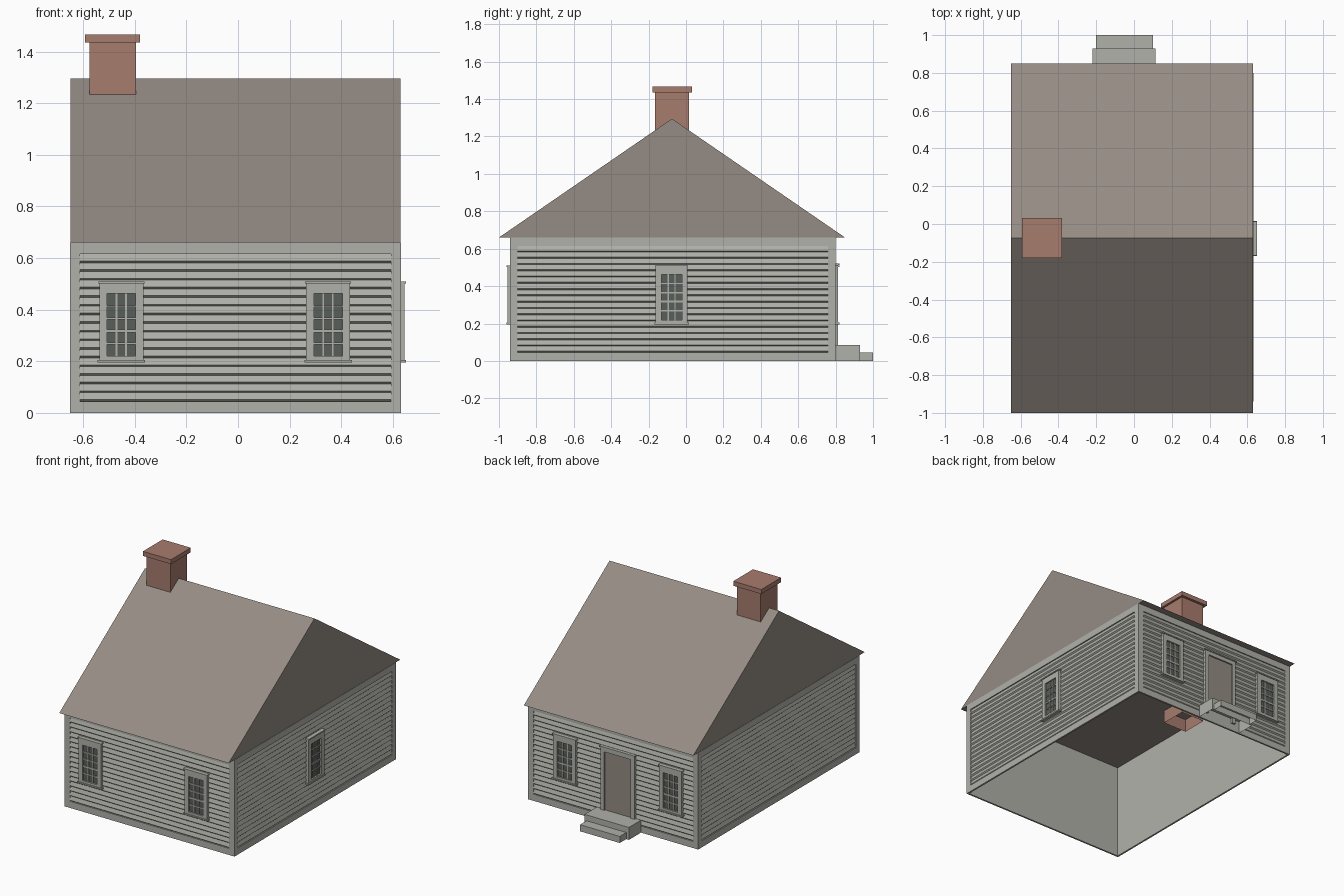
import bpy, bmesh
from math import pi
from mathutils import Matrix, Vector

cube = bpy.data.objects.get("Cube")
if cube:
    bpy.data.objects.remove(cube, do_unlink=True)


def material(name, rgb):
    m = bpy.data.materials.new(name)
    m.use_nodes = True
    m.diffuse_color = (*rgb, 1)
    m.node_tree.nodes["Principled BSDF"].inputs["Base Color"].default_value = (*rgb, 1)
    return m


PAINT = material("pale grey paint", (0.44, 0.44, 0.40))
BROWN = material("weathered brown", (0.30, 0.26, 0.23))
BRICK = material("brick red", (0.39, 0.20, 0.155))
GLASS = material("dark glass", (0.10, 0.112, 0.10))


def finish(name, bm, mat, frame=Matrix()):
    bm.transform(frame)
    mesh = bpy.data.meshes.new(name)
    bm.to_mesh(mesh)
    bm.free()
    mesh.materials.append(mat)
    obj = bpy.data.objects.new(name, mesh)
    bpy.context.collection.objects.link(obj)
    return obj


def boxes(name, spans, mat, frame=Matrix(), open_sides=()):
    """Join boxes given as (x0, x1, y0, y1, z0, z1); drop faces whose normal is listed."""
    bm = bmesh.new()
    for x0, x1, y0, y1, z0, z1 in spans:
        size = Matrix.Diagonal((x1 - x0, y1 - y0, z1 - z0, 1))
        place = Matrix.Translation(((x0 + x1) / 2, (y0 + y1) / 2, (z0 + z1) / 2))
        bmesh.ops.create_cube(bm, size=1, matrix=place @ size)
    bm.normal_update()
    gone = [f for f in bm.faces if any(f.normal.dot(Vector(n)) > 0.9 for n in open_sides)]
    bmesh.ops.delete(bm, geom=gone, context="FACES")
    return finish(name, bm, mat, frame)


CX, CY = -0.01, -0.07          # house centre
HX, HY = 0.642, 0.87           # half width and half depth
EAVE = 0.66
DOWN, UP = (0, 0, -1), (0, 0, 1)


def wall_frame(angle, distance):
    """Local x runs along the wall, local y points outward from its surface."""
    return (Matrix.Translation((CX, CY, 0)) @ Matrix.Rotation(angle, 4, "Z")
            @ Matrix.Translation((0, distance, 0)))


# Clapboards with corner boards, sill and frieze
def clapboard_wall(side, frame, half):
    edge, low, high, rows = half - 0.04, 0.045, 0.615, 17
    step = (high - low) / rows
    profile = []
    for i in range(rows):
        z = low + i * step
        profile += [(-0.008, z), (0, z + 0.007)]
    profile.append((-0.008, high))
    bm = bmesh.new()
    strips = [[bm.verts.new((u, d, z)) for u in (edge, -edge)] for d, z in profile]
    for a, b in zip(strips, strips[1:]):
        bm.faces.new((a[0], a[1], b[1], b[0]))
    finish(side + "_clapboards", bm, PAINT, frame)
    boxes(side + "_wall_trim", [
        (-half, -edge, -0.012, 0, 0, EAVE), (edge, half, -0.012, 0, 0, EAVE),
        (-edge, edge, -0.012, 0, 0, low), (-edge, edge, -0.012, 0, high, EAVE)], PAINT, frame)


# Window with three columns and five rows of panes
def window(name, frame, u):
    place = frame @ Matrix.Translation((u, 0, 0))
    w, g, low, top = 0.085, 0.055, 0.22, 0.462
    boxes(name + "_casing", [
        (-w, -g, -0.01, 0.014, 0.2, 0.505), (g, w, -0.01, 0.014, 0.2, 0.505),
        (-g, g, -0.01, 0.014, top, 0.505), (-g, g, -0.01, 0.014, 0.2, low),
        (-w - 0.004, w + 0.004, -0.01, 0.02, 0.502, 0.51),
        (-w - 0.007, w + 0.007, -0.01, 0.02, 0.196, 0.205)], PAINT, place)
    pane_w, pane_h = 2 * g / 3, (top - low) / 5
    bars = [(-g + i * pane_w - 0.0035, -g + i * pane_w + 0.0035, 0, 0.008, low, top)
            for i in (1, 2)]
    for i in range(1, 5):
        z, t = low + i * pane_h, 0.0055 if i == 2 else 0.0035
        bars.append((-g, g, 0, 0.009, z - t, z + t))
    boxes(name + "_sash_bars", bars, PAINT, place)
    boxes(name + "_glass", [(-g, g, -0.002, 0.003, low, top)], GLASS, place)


# Four walls
sides = {"back": (0, HY, HX), "front": (pi, HY, HX),
         "right": (-pi / 2, HX, HY), "left": (pi / 2, HX, HY)}
# The side at +x is the model's own left
sides["left"], sides["right"] = sides["right"], sides["left"]
frames = {}
for side, (angle, distance, half) in sides.items():
    frames[side] = wall_frame(angle, distance)
    clapboard_wall(side, frames[side], half)

# Open shell behind the boards
boxes("wall_core", [(CX - HX + 0.012, CX + HX - 0.012, CY - HY + 0.012, CY + HY - 0.012, 0, EAVE)],
      PAINT, open_sides=(DOWN, UP))

for label, x in (("a", -0.452), ("b", 0.349)):
    window("front_window_" + label, frames["front"], CX - x)
    window("back_window_" + label, frames["back"], x - CX)
window("left_window", frames["left"], 0.007)

# Door and its surround
door_frame = frames["back"] @ Matrix.Translation((-0.042, 0, 0))
boxes("door", [(-0.1, 0.1, -0.01, 0.004, 0.085, 0.485)], BROWN, door_frame)
boxes("door_casing", [
    (-0.128, -0.1, -0.01, 0.014, 0.05, 0.515), (0.1, 0.128, -0.01, 0.014, 0.05, 0.515),
    (-0.1, 0.1, -0.01, 0.014, 0.485, 0.515),
    (-0.134, 0.134, -0.01, 0.02, 0.512, 0.52)], PAINT, door_frame)

# Door steps
boxes("upper_step", [(-0.22, 0.115, 0.8, 0.93, 0, 0.085)], PAINT, open_sides=(DOWN,))
boxes("lower_step", [(-0.2, 0.1, 0.93, 1.0, 0, 0.045)], PAINT, open_sides=(DOWN,))

# Gable roof as an extruded triangle
bm = bmesh.new()
gable = bm.faces.new([bm.verts.new((-0.65, y, z))
                      for y, z in ((-1, EAVE), (0.85, EAVE), (-0.075, 1.295))])
ext = bmesh.ops.extrude_face_region(bm, geom=[gable], use_keep_orig=True)
bmesh.ops.translate(bm, vec=(1.28, 0, 0),
                    verts=[v for v in ext["geom"] if isinstance(v, bmesh.types.BMVert)])
bmesh.ops.recalc_face_normals(bm, faces=bm.faces)
finish("roof", bm, BROWN)

# Chimney
boxes("chimney_shaft", [(-0.575, -0.395, -0.165, 0.015, 0.57, 1.44)], BRICK,
      open_sides=(DOWN, UP))
boxes("chimney_cap", [(-0.592, -0.38, -0.18, 0.033, 1.435, 1.466)], BRICK)
